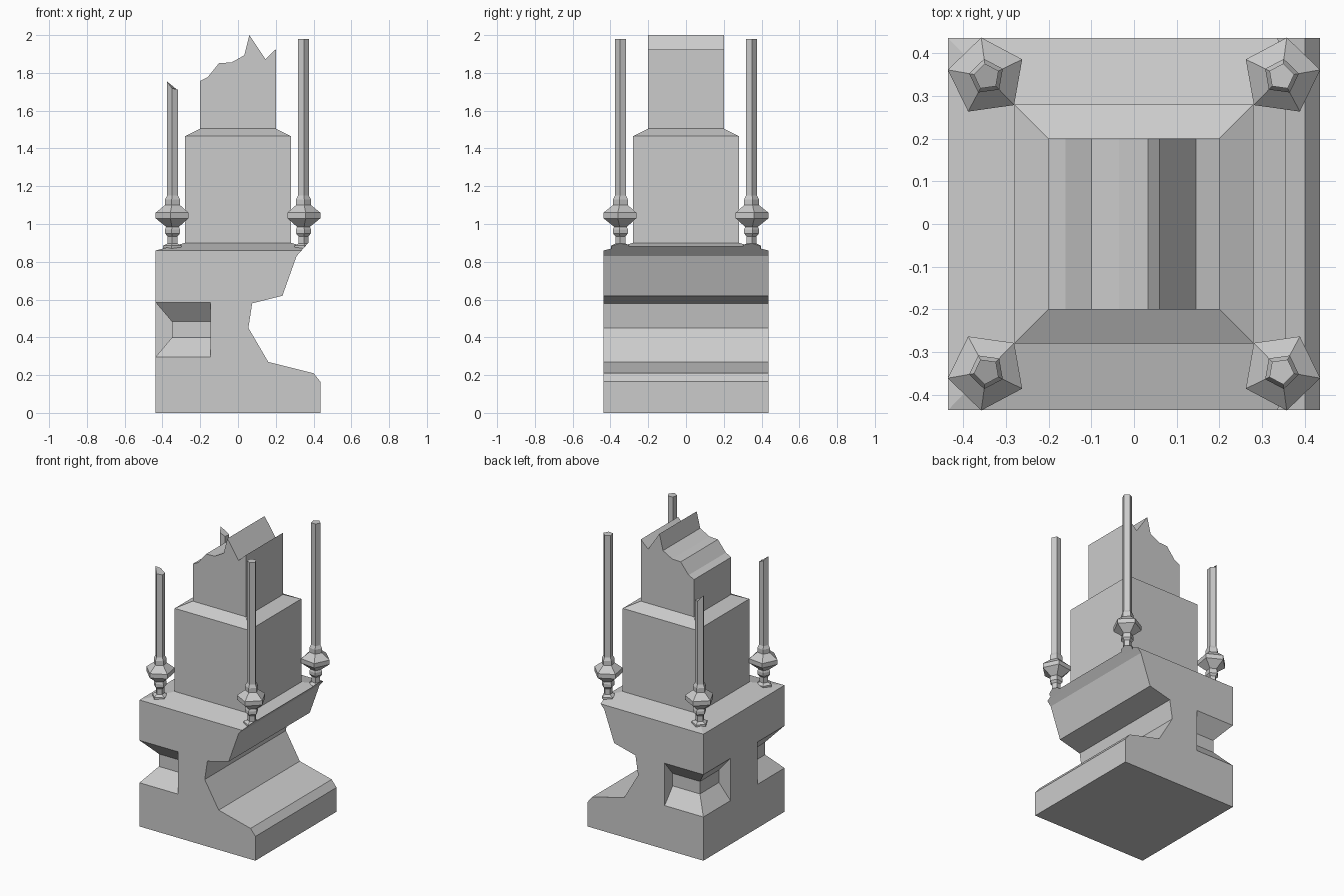
import bpy, bmesh, math
from mathutils import Vector

cube = bpy.data.objects.get("Cube")
if cube:
    bpy.data.objects.remove(cube, do_unlink=True)

GREY = (0.6, 0.6, 0.6, 1)
stone = bpy.data.materials.new("grey stone")
stone.use_nodes = True
stone.diffuse_color = GREY
stone.node_tree.nodes["Principled BSDF"].inputs["Base Color"].default_value = GREY


def loft(name, rings, edit=None):
    """Skin a closed solid through rings of points."""
    bm = bmesh.new()
    loops = [[bm.verts.new(p) for p in ring] for ring in rings]
    n = len(loops[0])
    for a, b in zip(loops, loops[1:]):
        for i in range(n):
            j = (i + 1) % n
            bm.faces.new((a[i], a[j], b[j], b[i]))
    bm.faces.new(loops[0])
    bm.faces.new(loops[-1])
    bmesh.ops.recalc_face_normals(bm, faces=bm.faces)
    if edit:
        edit(bm)
    mesh = bpy.data.meshes.new(name)
    bm.to_mesh(mesh)
    bm.free()
    mesh.materials.append(stone)
    obj = bpy.data.objects.new(name, mesh)
    bpy.context.collection.objects.link(obj)
    return obj


def square(w, z):
    return [(-w, -w, z), (w, -w, z), (w, w, z), (-w, w, z)]


def prism(name, outline, depth):
    return loft(name, [[(x, y, z) for x, z in outline] for y in (-depth, depth)])


def carve(obj, cutters):
    for c in cutters:
        mod = obj.modifiers.new("carve", "BOOLEAN")
        mod.operation, mod.solver, mod.object = "DIFFERENCE", "EXACT", c
    bpy.context.view_layer.update()
    deps = bpy.context.evaluated_depsgraph_get()
    mesh = bpy.data.meshes.new_from_object(obj.evaluated_get(deps))
    obj.modifiers.clear()
    obj.data = mesh
    for c in cutters:
        bpy.data.objects.remove(c, do_unlink=True)


W = 0.436

# Pedestal with a low sloping roof
pedestal = loft("pedestal", [square(W, 0), square(W, 0.86), square(0.28, 0.9)])

# Broken-away side of the pedestal
BREAK_LOW, BREAK_HIGH = (0.31, 0.83), (0.368, 0.895)
broken_side = prism("broken_side_cutter", [
    (0.58, -0.015), (0.4, 0.21), (0.16, 0.27), (0.055, 0.45), (0.075, 0.58),
    (0.235, 0.62), BREAK_LOW, (0.443, 0.98), (1, 0.98), (1, -0.015)], 0.7)


# Corner niches with sloping sill and lintel around a small pillar
def niche(sy):
    def ring(w, z):
        e, o = -0.145, -0.7
        pts = [(o, o), (e, o), (e, -w), (-w, -w), (-w, e), (o, e)]
        return [(x, y * sy, z) for x, y in pts]
    return loft("niche_cutter", [ring(0.5, 0.222), ring(0.35, 0.398),
                                 ring(0.35, 0.483), ring(0.5, 0.661)])


carve(pedestal, [broken_side, niche(1), niche(-1)])

# Tower with a chamfered shoulder
loft("tower", [square(0.28, 0.88), square(0.28, 1.465), square(0.2, 1.505)])

# Upper tower with a jagged broken top
prism("upper_tower", [
    (-0.2, 1.5), (0.2, 1.5), (0.2, 1.925), (0.145, 1.873), (0.06, 2),
    (0.033, 1.893), (-0.035, 1.855), (-0.1, 1.852), (-0.16, 1.778),
    (-0.2, 1.758)], 0.2)

# Five-sided corner spires: radius and height
SPIRE = [(0.052, 0.862), (0.052, 0.885), (0.028, 0.897), (0.028, 0.935),
         (0.042, 0.95), (0.042, 0.972), (0.036, 0.985), (0.0925, 1.03),
         (0.0925, 1.06), (0.042, 1.1), (0.042, 1.13), (0.031, 1.15), (0.031, 1.98)]


def spire(name, sx, sy):
    def ring(r, z):
        pts = []
        for i in range(5):
            a = math.radians(26 + 72 * i)
            dx = r * math.cos(a)
            broken = sx < 0 and z > 1.5
            h = max(1.712, 1.755 - 1.4 * (dx + r)) if broken else z
            pts.append((sx * 0.345 - sx * dx, sy * (0.345 + r * math.sin(a)), h)
                       if sx > 0 else (dx - 0.345, sy * (0.345 + r * math.sin(a)), h))
        return pts

    # Trim the feet that overhang the broken side
    def trim(bm):
        a, b = (Vector((p[0], 0, p[1])) for p in (BREAK_LOW, BREAK_HIGH))
        d = b - a
        geom = bm.verts[:] + bm.edges[:] + bm.faces[:]
        cut = bmesh.ops.bisect_plane(bm, geom=geom, plane_co=a,
                                     plane_no=(d.z, 0, -d.x), clear_outer=False)
        low = [v for v in bm.verts if v.co.z < 0.95
               and (v.co - a).dot(Vector((d.z, 0, -d.x))) > 1e-6]
        bmesh.ops.delete(bm, geom=low, context="VERTS")
        rim = [e for e in bm.edges if e.is_boundary]
        bmesh.ops.holes_fill(bm, edges=rim, sides=0)
        bmesh.ops.recalc_face_normals(bm, faces=bm.faces)

    loft(name, [ring(r, z) for r, z in SPIRE], trim if sx > 0 else None)


for side, sx in (("left", 1), ("right", -1)):
    for end, sy in (("front", -1), ("back", 1)):
        spire(f"{end}_{side}_spire", sx, sy)
